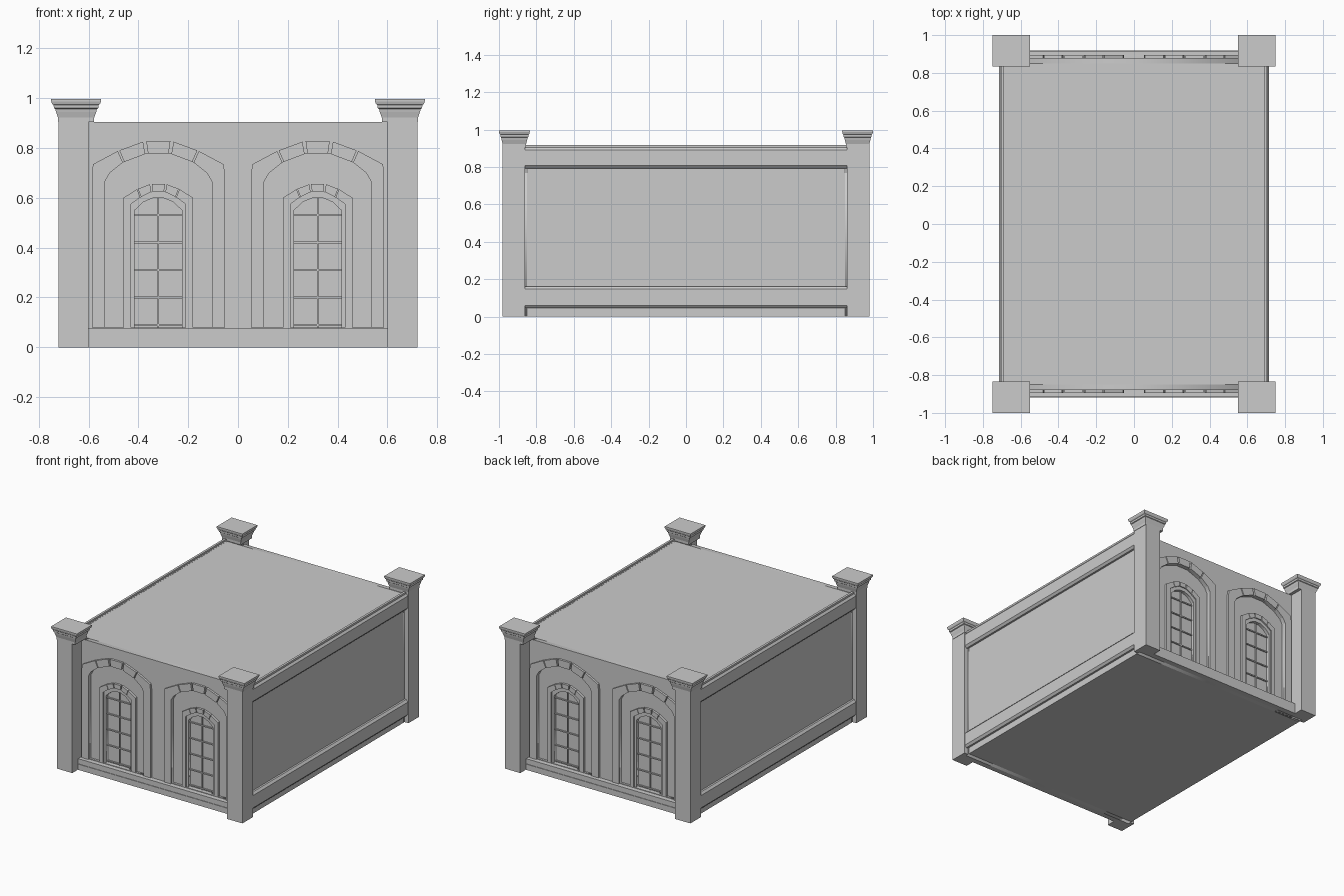
import bpy, bmesh
from mathutils import Vector

if "Cube" in bpy.data.objects:
    bpy.data.objects.remove(bpy.data.objects["Cube"])


def add_mesh(name, bm):
    bmesh.ops.recalc_face_normals(bm, faces=bm.faces)
    me = bpy.data.meshes.new(name)
    bm.to_mesh(me)
    bm.free()
    ob = bpy.data.objects.new(name, me)
    bpy.context.collection.objects.link(ob)
    return ob


def box(name, x0, x1, y0, y1, z0, z1):
    bm = bmesh.new()
    bmesh.ops.create_cube(bm, size=1)
    for v in bm.verts:
        v.co = ((x0 + x1) / 2 + v.co.x * (x1 - x0),
                (y0 + y1) / 2 + v.co.y * (y1 - y0),
                (z0 + z1) / 2 + v.co.z * (z1 - z0))
    return add_mesh(name, bm)


def prism(bm, pts, axis, a, b):
    """Extrude a 2D outline along y (points are x,z) or x (points are y... z)."""
    def place(p, d):
        return (p[0], d, p[1]) if axis == 'Y' else (d, p[0], p[1])
    va = [bm.verts.new(place(p, a)) for p in pts]
    vb = [bm.verts.new(place(p, b)) for p in pts]
    bm.faces.new(va)
    bm.faces.new(vb[::-1])
    n = len(pts)
    for i in range(n):
        j = (i + 1) % n
        bm.faces.new((va[i], vb[i], vb[j], va[j]))


def both(half, cx=0.0):
    """Full arch outline from a right-hand half profile."""
    return [(cx - x, z) for x, z in half] + [(cx + x, z) for x, z in half[::-1]]


def plate(name, outlines, y, thick):
    """Wall sheet with arched holes, made from a filled 2D curve."""
    cu = bpy.data.curves.new(name, 'CURVE')
    cu.dimensions = '2D'
    cu.fill_mode = 'BOTH'
    cu.extrude = thick / 2
    for pts in outlines:
        sp = cu.splines.new('POLY')
        sp.points.add(len(pts) - 1)
        for p, (x, z) in zip(sp.points, pts):
            p.co = (x, z, 0, 1)
        sp.use_cyclic_u = True
    tmp = bpy.data.objects.new(name + "_curve", cu)
    bpy.context.collection.objects.link(tmp)
    me = bpy.data.meshes.new_from_object(tmp.evaluated_get(bpy.context.evaluated_depsgraph_get()))
    bpy.data.objects.remove(tmp)
    bm = bmesh.new()
    bm.from_mesh(me)
    bmesh.ops.remove_doubles(bm, verts=bm.verts, dist=1e-5)
    for v in bm.verts:
        v.co = (v.co.x, y - v.co.z, v.co.y)
    return add_mesh(name, bm)


def arch_trim(name, outer, inner, cx, y0, y1, k, gap=0.06):
    """Arch surround: two solid jambs and separate stones above index k."""
    o, i = both(outer, cx), both(inner, cx)
    n = len(o)
    bm = bmesh.new()
    prism(bm, o[:k + 1] + i[:k + 1][::-1], 'Y', y0, y1)
    prism(bm, o[n - k - 1:] + i[n - k - 1:][::-1], 'Y', y0, y1)
    for j in range(k, n - k - 1):
        a, b, c, d = (Vector(p) for p in (o[j], o[j + 1], i[j + 1], i[j]))
        prism(bm, [a.lerp(b, gap), b.lerp(a, gap), c.lerp(d, gap), d.lerp(c, gap)],
              'Y', y0, y1)
    return add_mesh(name, bm)


# Half profiles (x from arch centre, z)
BIG_OUT = [(.267, .08), (.267, .70), (.262, .735), (.163, .788), (.055, .828)]
BIG_IN = [(.215, .08), (.215, .665), (.195, .70), (.142, .742), (.047, .778)]
WIN_OUT = [(.14, .08), (.14, .60), (.085, .635), (.03, .656)]
WIN_MID = [(.11, .08), (.11, .575), (.072, .602), (.026, .625)]
WIN_IN = [(.095, .08), (.095, .55), (.06, .583), (.02, .60)]
WALL = [(-.69, 0), (.69, 0), (.69, .905), (-.69, .905)]
CENTRES = (-.32, .32)

# Main block
box("body", -.69, .69, -.85, .85, 0, .905)

for s, end in ((-1, "front"), (1, "back")):
    # End wall in two layers: window reveal and arched niche
    plate(end + "_inner_wall", [WALL] + [both(WIN_IN, c) for c in CENTRES], s * .857, .014)
    plate(end + "_outer_wall", [WALL] + [both(BIG_IN, c) for c in CENTRES], s * .872, .016)

    # Stepped plinth
    box(end + "_plinth_lower", -.61, .61, s * .86, s * .918, 0, .04)
    box(end + "_plinth_upper", -.61, .61, s * .86, s * .914, .04, .076)

    for c in CENTRES:
        # Niche surround and window surround
        arch_trim(end + "_niche_arch", BIG_OUT, BIG_IN, c, s * .875, s * .895, 3)
        arch_trim(end + "_window_arch", WIN_OUT, WIN_MID, c, s * .86, s * .88, 2)
        arch_trim(end + "_window_frame", WIN_MID, WIN_IN, c, s * .86, s * .872, 2, 0)
        # Glazing bars
        box(end + "_mullion", c - .003, c + .003, s * .848, s * .858, .08, .60)
        for z in (.09, .20, .31, .42, .532):
            box(end + "_glazing_bar", c - .096, c + .096, s * .848, s * .858, z - .004, z + .004)

for s, side in ((-1, "left"), (1, "right")):
    # Bevelled rails along the long sides
    for z0, z1, part in ((.045, .162, "_lower_rail"), (.793, .906, "_upper_rail")):
        bm = bmesh.new()
        prof = [(.68, z0), (.703, z0), (.716, z0 + .015), (.716, z1 - .015), (.703, z1), (.68, z1)]
        prism(bm, [(s * x, z) for x, z in prof], 'Y', -.877, .877)
        add_mesh(side + part, bm)
    # Low raised strip at the roof edge
    box(side + "_roof_strip", s * .688, s * .704, -.877, .877, .90, .918)

# Cap profile: flare amount (0 neck, 1 rim) and height
CAP = [(0, .905), (0, .922), (.3, .945), (.4, .957), (.6, .960), (.65, .973),
       (.85, .977), (1, .987), (1, .996)]
for sx in (-1, 1):
    for sy in (-1, 1):
        # Corner pillar
        box("corner_pillar", sx * .60, sx * .72, sy * .86, sy * .98, 0, .906)
        # Moulded cap
        bm = bmesh.new()
        rings = []
        for t, z in CAP:
            hx, hy = .0725 + .0275 * t, .0625 + .02 * t
            rings.append([bm.verts.new((sx * .65 + a * hx, sy * .9175 + b * hy, z))
                          for a, b in ((-1, -1), (1, -1), (1, 1), (-1, 1))])
        for lo, hi in zip(rings, rings[1:]):
            for i in range(4):
                j = (i + 1) % 4
                bm.faces.new((lo[i], lo[j], hi[j], hi[i]))
        bm.faces.new(rings[0])
        bm.faces.new(rings[-1])
        add_mesh("pillar_cap", bm)
